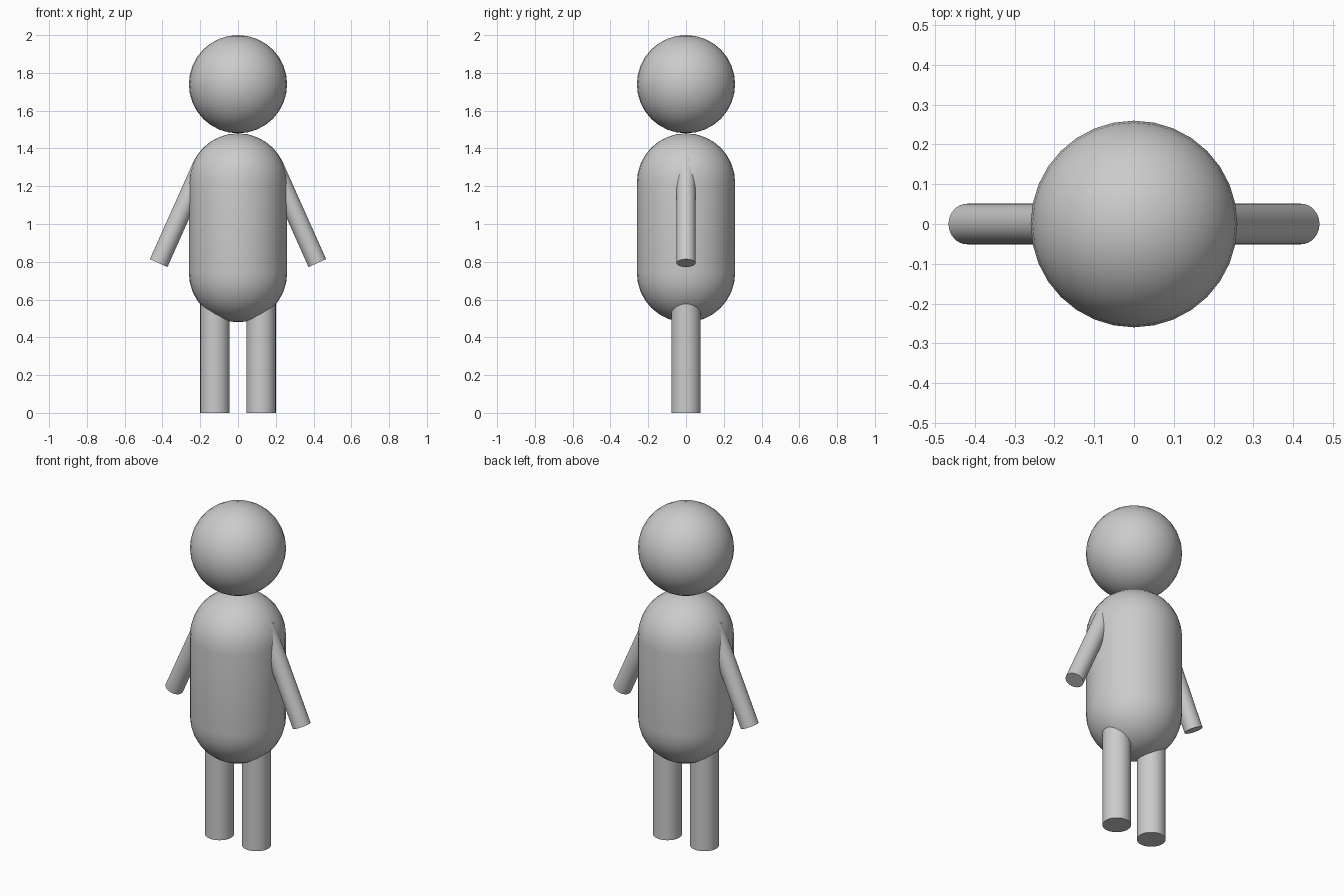
import bpy, bmesh
from math import sin, cos, pi, radians
from mathutils import Vector

if "Cube" in bpy.data.objects:
    bpy.data.objects.remove(bpy.data.objects["Cube"])

SEG = 32


def smooth(obj, name):
    obj.name = obj.data.name = name
    bpy.ops.object.select_all(action='DESELECT')
    obj.select_set(True)
    bpy.context.view_layer.objects.active = obj
    bpy.ops.object.shade_smooth_by_angle(angle=radians(40))
    return obj


def limb(name, top, bottom, radius):
    """Straight cylinder between two points."""
    top, bottom = Vector(top), Vector(bottom)
    axis = top - bottom
    bpy.ops.mesh.primitive_cylinder_add(
        vertices=SEG, radius=radius, depth=axis.length,
        location=(top + bottom) / 2,
        rotation=axis.to_track_quat('Z', 'Y').to_euler())
    return smooth(bpy.context.object, name)


def capsule(name, radius, z_low, z_high, steps=8):
    """Revolved profile: two quarter arcs joined by a straight side."""
    arc = [i * pi / 2 / steps for i in range(steps + 1)]
    profile = [(radius * sin(a), z_low + radius - radius * cos(a)) for a in arc]
    profile += [(radius * cos(a), z_high - radius + radius * sin(a)) for a in arc]
    bm = bmesh.new()
    verts = [bm.verts.new((x, 0, z)) for x, z in profile]
    edges = [bm.edges.new(pair) for pair in zip(verts, verts[1:])]
    bmesh.ops.spin(bm, geom=verts + edges, cent=(0, 0, 0), axis=(0, 0, 1),
                   angle=2 * pi, steps=SEG)
    bmesh.ops.remove_doubles(bm, verts=bm.verts, dist=0.0005)
    bmesh.ops.recalc_face_normals(bm, faces=bm.faces)
    mesh = bpy.data.meshes.new(name)
    bm.to_mesh(mesh)
    bm.free()
    obj = bpy.data.objects.new(name, mesh)
    bpy.context.collection.objects.link(obj)
    return smooth(obj, name)


# Head
bpy.ops.mesh.primitive_uv_sphere_add(segments=SEG, ring_count=16, radius=0.26,
                                     location=(0, 0, 1.74))
smooth(bpy.context.object, "head")

# Torso
capsule("torso", 0.26, 0.48, 1.48)

# Arms and legs, one pair per side
for side, s in (("left", 1), ("right", -1)):
    limb(f"{side}_arm", (s * 0.18, 0, 1.33), (s * 0.42, 0, 0.793), 0.051)
    limb(f"{side}_leg", (s * 0.122, 0, 0.72), (s * 0.122, 0, 0), 0.078)
